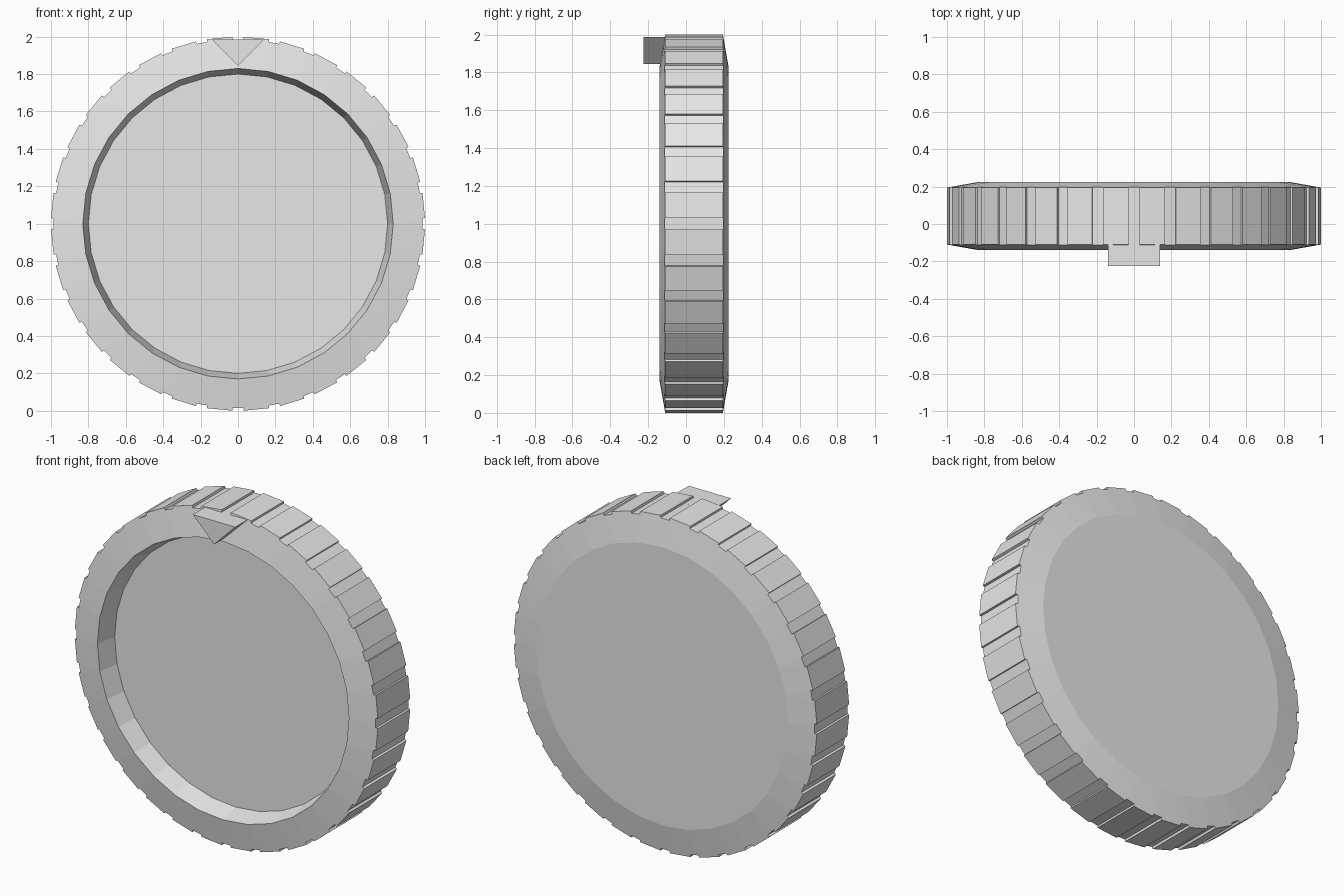
import bpy, bmesh, math

if "Cube" in bpy.data.objects:
    bpy.data.objects.remove(bpy.data.objects["Cube"])

N = 32                      # grip notches round the rim
STEP = 2 * math.pi / N
HALF = math.radians(1.75)   # half the notch angle
R_OUT, R_NOTCH, R_FACE, R_FLOOR = 1.0, 0.986, 0.83, 0.80
CZ = 1.0

grey = bpy.data.materials.new("light_grey")
grey.diffuse_color = (0.8, 0.8, 0.8, 1)
grey.use_nodes = True
grey.node_tree.nodes["Principled BSDF"].inputs["Base Color"].default_value = grey.diffuse_color


def finish(name, bm):
    bmesh.ops.recalc_face_normals(bm, faces=bm.faces[:])
    mesh = bpy.data.meshes.new(name)
    bm.to_mesh(mesh)
    bm.free()
    mesh.materials.append(grey)
    obj = bpy.data.objects.new(name, mesh)
    bpy.context.collection.objects.link(obj)
    return obj


def point(bm, r, a, y):
    return bm.verts.new((r * math.sin(a), y, CZ + r * math.cos(a)))


def ring(bm, r, y):
    return [point(bm, r, i * STEP, y) for i in range(N)]


def notched_ring(bm, y, slope):
    # four points per sector: out, in, in, out around each notch
    loop = []
    y_in = y + slope * (R_OUT - R_NOTCH)
    for i in range(N):
        a = i * STEP
        for da, r, yy in ((-HALF, R_OUT, y), (-HALF, R_NOTCH, y_in),
                          (HALF, R_NOTCH, y_in), (HALF, R_OUT, y)):
            loop.append(point(bm, r, a + da, yy))
    return loop


def bridge(bm, a, b):
    n = len(a)
    for i in range(n):
        j = (i + 1) % n
        bm.faces.new((a[i], a[j], b[j], b[i]))


def chamfer(bm, outer, inner):
    # notched edge down to the plain face circle
    for i in range(N):
        j = (i + 1) % N
        o = outer[4 * i:4 * i + 4]
        for k in range(3):
            bm.faces.new((o[k], o[k + 1], inner[i]))
        bm.faces.new((o[3], outer[4 * j], inner[j], inner[i]))


# Dial body: notched rim, bevelled faces and a recessed front
bm = bmesh.new()
front_edge = notched_ring(bm, -0.11, -0.03 / 0.17)
back_edge = notched_ring(bm, 0.195, 0.03 / 0.17)
front_lip = ring(bm, R_FACE, -0.14)
floor = ring(bm, R_FLOOR, -0.02)
back_lip = ring(bm, R_FACE, 0.225)
bridge(bm, front_edge, back_edge)
chamfer(bm, front_edge, front_lip)
chamfer(bm, back_edge, back_lip)
bridge(bm, front_lip, floor)
bm.faces.new(floor)
bm.faces.new(back_lip)
finish("dial_body", bm)

# Pointer: triangular prism at the top of the rim
bm = bmesh.new()
tri = ((-0.14, 1.986), (0.14, 1.986), (0.0, 1.845))
near = [bm.verts.new((x, -0.225, z)) for x, z in tri]
far = [bm.verts.new((x, -0.03, z)) for x, z in tri]
bridge(bm, near, far)
bm.faces.new(near)
bm.faces.new(far)
finish("pointer", bm)
